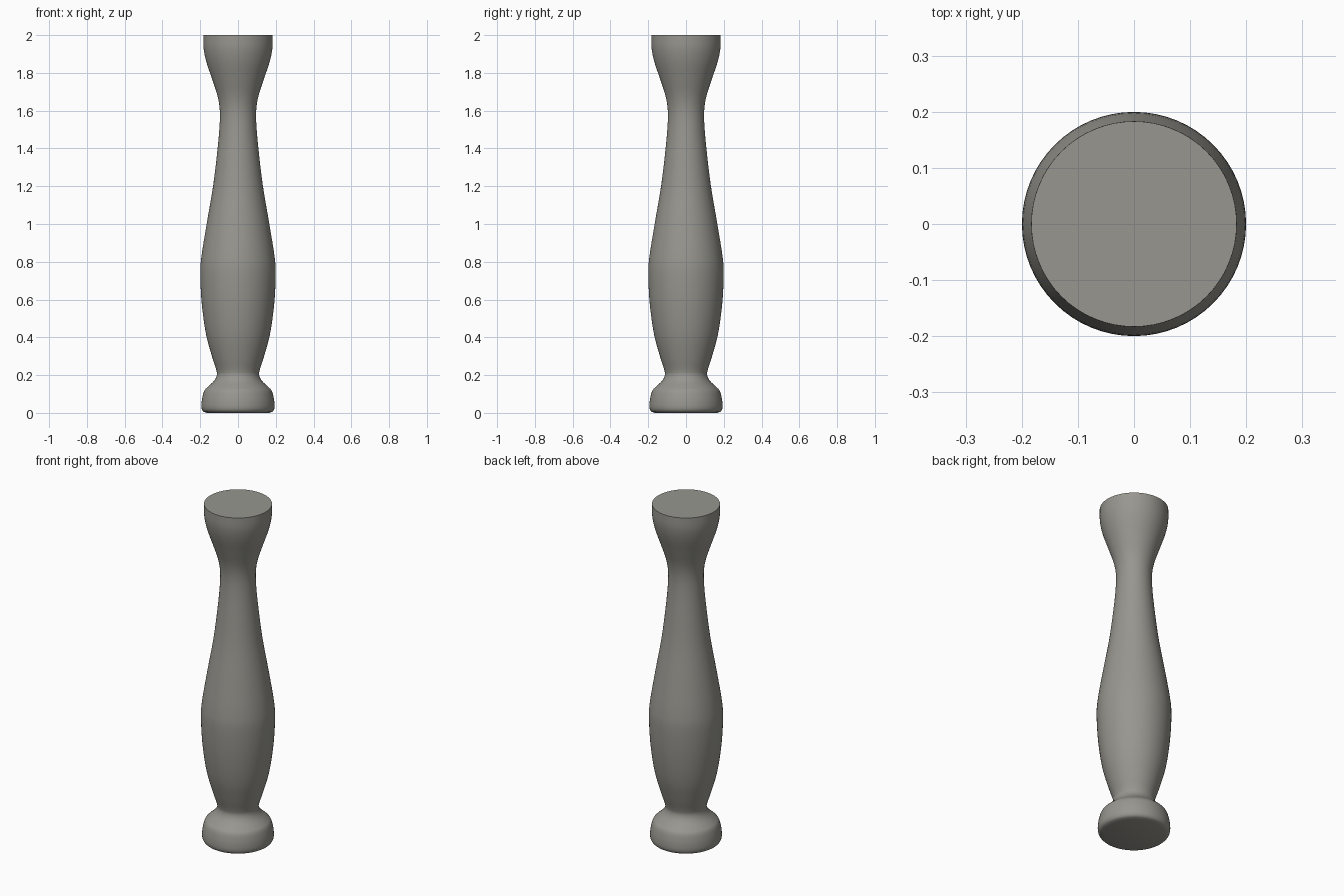
import bpy, bmesh, math
from mathutils import Vector

if "Cube" in bpy.data.objects:
    bpy.data.objects.remove(bpy.data.objects["Cube"])

SEGMENTS = 64

stone = bpy.data.materials.new("warm grey stone")
stone.diffuse_color = (0.31, 0.305, 0.275, 1)
stone.use_nodes = True
stone.node_tree.nodes["Principled BSDF"].inputs["Base Color"].default_value = stone.diffuse_color

# (radius, height) points of the turned profile, bottom to top
profile = [(0.165, 0.0), (0.182, 0.006), (0.192, 0.022), (0.193, 0.05), (0.188, 0.085),
           (0.177, 0.12), (0.160, 0.138), (0.130, 0.166), (0.115, 0.19), (0.112, 0.215),
           (0.135, 0.29), (0.168, 0.41), (0.190, 0.56), (0.199, 0.70), (0.197, 0.80),
           (0.166, 1.0), (0.132, 1.2), (0.108, 1.4), (0.097, 1.53), (0.097, 1.61),
           (0.109, 1.68), (0.138, 1.77), (0.168, 1.86), (0.182, 1.93), (0.183, 2.0)]


def smooth_curve(points, steps=4):
    """Rounded curve through all points (tangents scaled by spacing)."""
    pts = [Vector(p) for p in points]
    n = len(pts)
    tan = []
    for i in range(n):
        a, b = pts[max(i - 1, 0)], pts[min(i + 1, n - 1)]
        tan.append((b - a) / (b.y - a.y))
    out = []
    for i in range(n - 1):
        h = pts[i + 1].y - pts[i].y
        for s in range(steps):
            t = s / steps
            out.append(pts[i] * (2*t**3 - 3*t**2 + 1) + tan[i] * h * (t**3 - 2*t**2 + t)
                       + pts[i + 1] * (3*t**2 - 2*t**3) + tan[i + 1] * h * (t**3 - t**2))
    return out + [pts[-1]]


# Baluster: revolve the profile and close both ends
bm = bmesh.new()
rings = []
for p in smooth_curve(profile):
    rings.append([bm.verts.new((p.x * math.cos(2 * math.pi * k / SEGMENTS),
                                p.x * math.sin(2 * math.pi * k / SEGMENTS), p.y))
                  for k in range(SEGMENTS)])
for low, high in zip(rings, rings[1:]):
    for k in range(SEGMENTS):
        j = (k + 1) % SEGMENTS
        bm.faces.new((low[k], low[j], high[j], high[k]))
bm.faces.new(rings[0][::-1])
bm.faces.new(rings[-1])
mesh = bpy.data.meshes.new("baluster")
bm.to_mesh(mesh)
bm.free()
mesh.materials.append(stone)
baluster = bpy.data.objects.new("baluster", mesh)
bpy.context.collection.objects.link(baluster)

# Smooth sides with crisp end caps
bpy.context.view_layer.objects.active = baluster
baluster.select_set(True)
bpy.ops.object.shade_smooth_by_angle(angle=math.radians(35))
